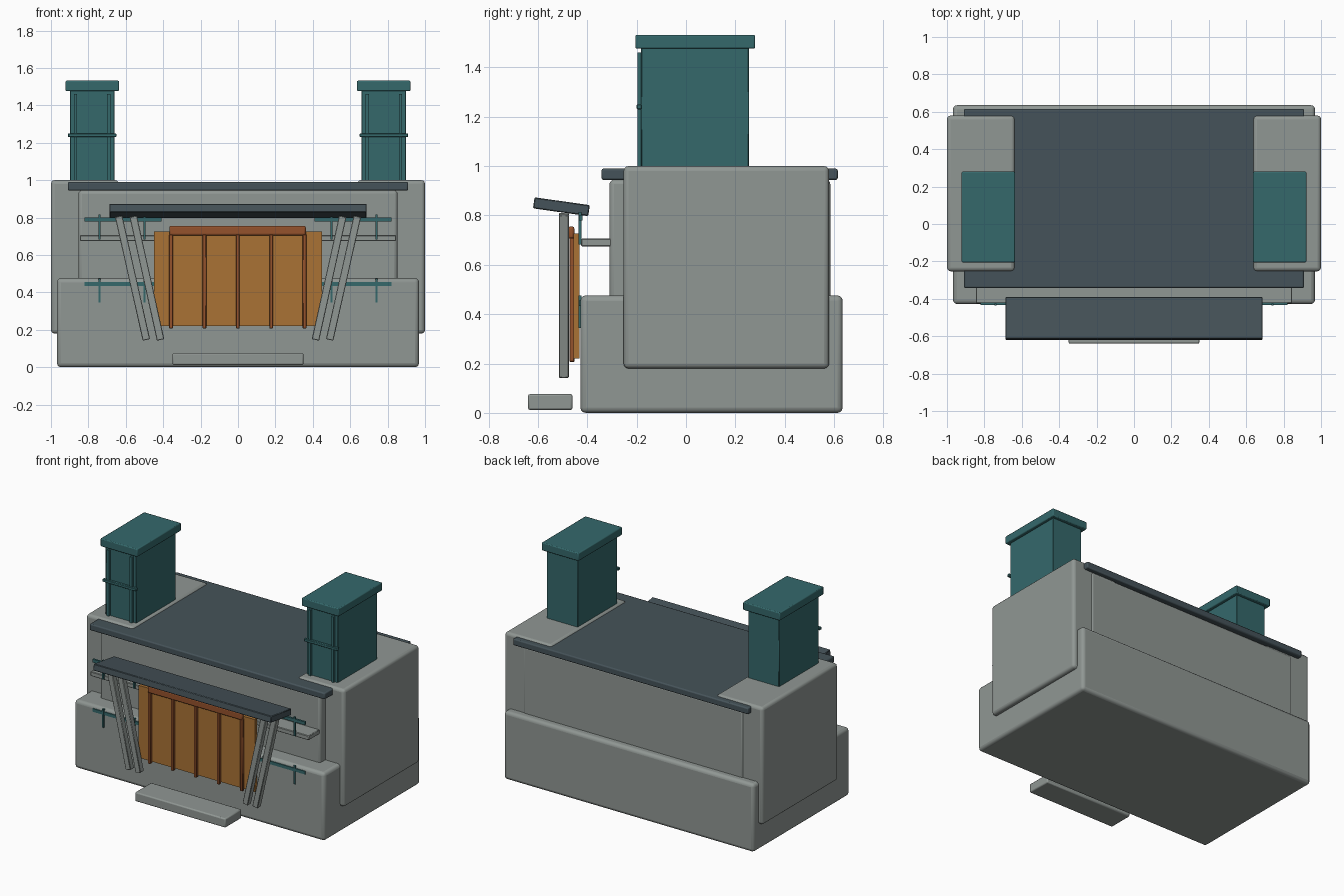
import bpy, math
from mathutils import Vector

if "Cube" in bpy.data.objects:
    bpy.data.objects.remove(bpy.data.objects["Cube"])


def material(name, rgb):
    m = bpy.data.materials.new(name)
    m.diffuse_color = (*rgb, 1)
    m.use_nodes = True
    m.node_tree.nodes["Principled BSDF"].inputs["Base Color"].default_value = m.diffuse_color
    return m


STONE = material("stone grey", (0.28, 0.31, 0.295))
SLATE = material("roof slate", (0.06, 0.086, 0.10))
TEAL = material("teal metal", (0.035, 0.14, 0.148))
WOOD = material("amber wood", (0.40, 0.17, 0.035))
TRIM = material("red brown wood", (0.30, 0.085, 0.025))


def box(name, x, y, z, mat, bevel=0.0, segments=3):
    """Box from (min, max) ranges, with rounded edges where bevel is set."""
    bpy.ops.mesh.primitive_cube_add(size=1)
    ob = bpy.context.object
    ob.name = name
    lo, hi = Vector((x[0], y[0], z[0])), Vector((x[1], y[1], z[1]))
    for v in ob.data.vertices:
        v.co = Vector([v.co[i] * (hi[i] - lo[i]) for i in range(3)])
    ob.location = (lo + hi) / 2
    ob.data.materials.append(mat)
    if bevel:
        mod = ob.modifiers.new("Rounded edges", 'BEVEL')
        mod.width = bevel
        mod.segments = segments
        bpy.ops.object.shade_smooth_by_angle(angle=math.radians(35))
    return ob


def mirrored(side, a, b):
    """Range along x for the left (-1) or right (1) side."""
    return tuple(sorted((side * a, side * b)))


# Main masses
box("base", (-0.968, 0.968), (-0.428, 0.635), (0.0, 0.476), STONE, 0.022)
box("upper_body", (-0.853, 0.853), (-0.31, 0.585), (0.40, 0.945), STONE, 0.018)
box("roof", (-0.91, 0.91), (-0.342, 0.615), (0.944, 0.99), SLATE, 0.008, 2)
box("ledge", (-0.845, 0.845), (-0.425, -0.29), (0.674, 0.706), STONE, 0.004, 1)
box("front_step", (-0.35, 0.35), (-0.64, -0.46), (0.012, 0.076), STONE, 0.008, 2)

# Sloping canopy over the entrance
canopy = box("canopy", (-0.688, 0.688), (-0.618, -0.392), (0.813, 0.858), SLATE, 0.004, 1)
canopy.rotation_euler.x = math.radians(-8)

# Entrance panel with rail and ribs
box("door_panel", (-0.45, 0.45), (-0.455, -0.432), (0.22, 0.726), WOOD)
box("door_rail", (-0.367, 0.363), (-0.478, -0.452), (0.704, 0.756), TRIM, 0.01, 2)
for i in range(5):
    x = -0.358 + 0.1785 * i
    box("door_rib", (x - 0.01, x + 0.01), (-0.473, -0.452), (0.207, 0.71), TRIM, 0.003, 1)

for side in (-1, 1):
    # Side towers
    box("side_tower", mirrored(side, 0.637, 1.0), (-0.253, 0.58), (0.18, 1.0), STONE, 0.02)

    # Chimney with cap and front trim
    box("chimney", mirrored(side, 0.66, 0.899), (-0.182, 0.255), (0.95, 1.48), TEAL, 0.003, 1)
    box("chimney_cap", mirrored(side, 0.636, 0.922), (-0.205, 0.28), (1.476, 1.532), TEAL, 0.006, 2)
    for x in (0.691, 0.869):
        box("chimney_strip", mirrored(side, x - 0.009, x + 0.009),
            (-0.197, -0.18), (0.99, 1.46), TEAL)
    box("chimney_band", mirrored(side, 0.65, 0.91), (-0.2, -0.18), (1.23, 1.25), TEAL, 0.003, 1)

    # Leaning canopy posts
    for top, bottom in ((0.638, 0.49), (0.56, 0.414)):
        dx, dz = top - bottom, 0.66
        length = math.hypot(dx, dz)
        post = box("canopy_post", (-0.02, 0.02), (-0.515, -0.475),
                   (-length / 2, length / 2), STONE, 0.003, 1)
        post.location = (side * (top + bottom) / 2, -0.495, 0.146 + dz / 2)
        post.rotation_euler.y = side * math.atan2(dx, dz)

    # Thin metal rails with upright pins
    for name, z, low, high in (("lower_rail", 0.445, 0.345, 0.475),
                               ("upper_rail", 0.79, 0.682, 0.815)):
        box(name, mirrored(side, 0.41, 0.822), (-0.434, -0.42), (z - 0.011, z + 0.011), TEAL)
        for x in (0.50, 0.74):
            box(name + "_pin", mirrored(side, x - 0.006, x + 0.006),
                (-0.436, -0.424), (low, high), TEAL)
